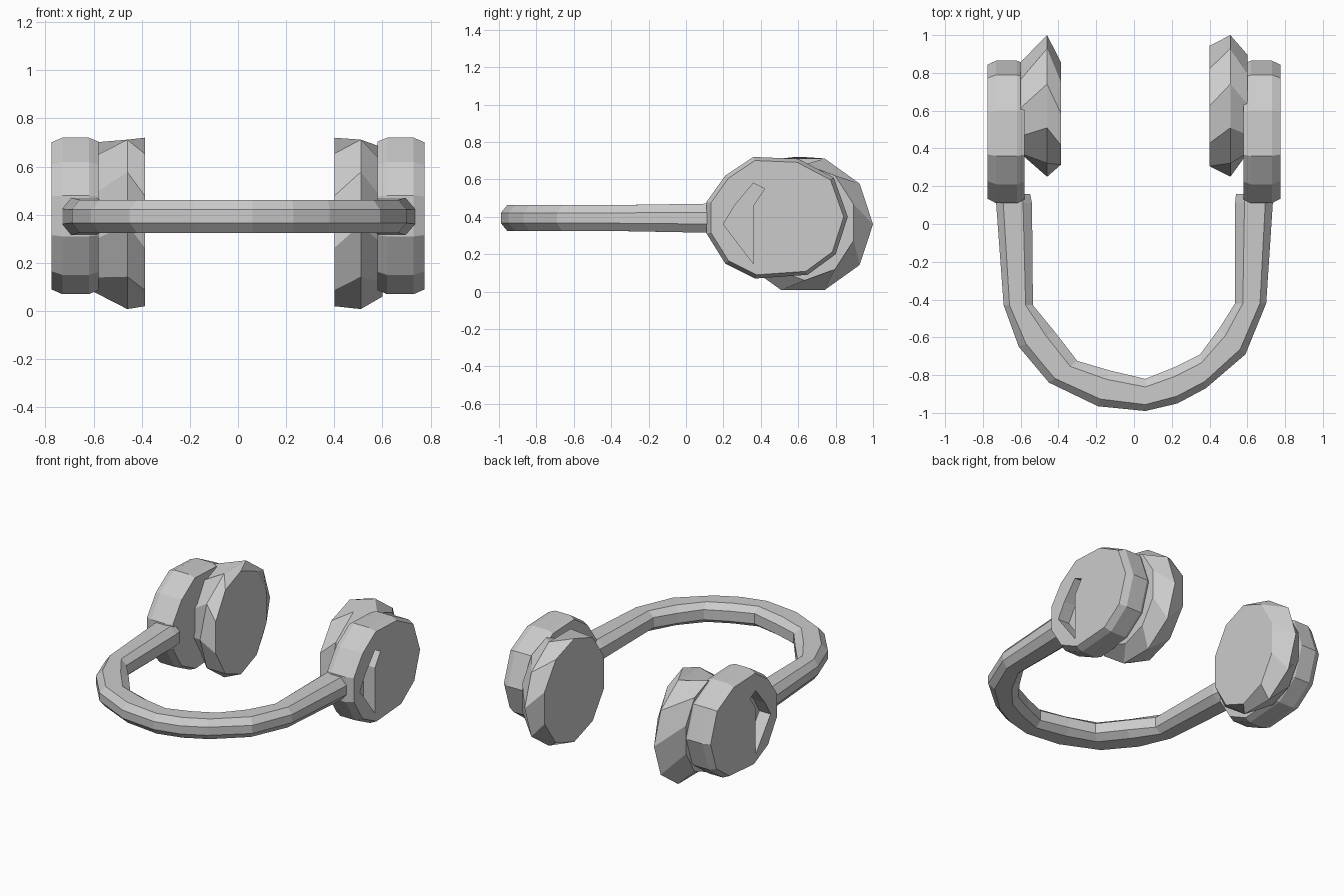
import bpy, bmesh
from math import sin, cos, pi

if "Cube" in bpy.data.objects:
    bpy.data.objects.remove(bpy.data.objects["Cube"])


def loft(name, rings):
    """Skin a list of equal-length point rings and cap both ends."""
    bm = bmesh.new()
    loops = [[bm.verts.new(p) for p in ring] for ring in rings]
    n = len(loops[0])
    for a, b in zip(loops, loops[1:]):
        for i in range(n):
            j = (i + 1) % n
            bm.faces.new((a[i], a[j], b[j], b[i]))
    bm.faces.new(loops[0][::-1])
    bm.faces.new(loops[-1])
    bmesh.ops.recalc_face_normals(bm, faces=bm.faces)
    mesh = bpy.data.meshes.new(name)
    bm.to_mesh(mesh)
    bm.free()
    obj = bpy.data.objects.new(name, mesh)
    bpy.context.collection.objects.link(obj)
    return obj


def oval(x, y0, y1, z0, z1, n=10, turn=0.5):
    cy, cz = (y0 + y1) / 2, (z0 + z1) / 2
    return [(x, cy + (y1 - y0) / 2 * cos(2 * pi * (i + turn) / n),
             cz + (z1 - z0) / 2 * sin(2 * pi * (i + turn) / n)) for i in range(n)]


# Headband: outer and inner edge of the U, with an eight-sided section
band = [((.74, .16), (.54, .16)), ((.735, .11), (.535, .11)), ((.70, -.42), (.535, -.42)),
        ((.59, -.69), (.45, -.555)), ((.38, -.87), (.35, -.69)),
        ((.23, -.95), (.21, -.76)), ((.06, -.99), (.06, -.82)),
        ((-.19, -.965), (-.13, -.775)), ((-.45, -.84), (-.30, -.725)),
        ((-.61, -.65), (-.42, -.57)), ((-.69, -.43), (-.535, -.43)),
        ((-.73, .11), (-.54, .11)), ((-.735, .16), (-.55, .16))]
section = [(0, .3), (.2, 0), (.75, 0), (1, .25), (1, .75), (.75, 1), (.2, 1), (0, .7)]
rings = []
for (ox, oy), (ix, iy) in band:
    low, high = (.315, .47) if oy > 0 else (.325, .462)
    rings.append([(ox + (ix - ox) * u, oy + (iy - oy) * u, low + (high - low) * v)
                  for u, v in section])
loft("headband", rings)

# Ear cushions: flat inner face, widest in the middle, narrowing to the housing
cushions = {
    "right": [oval(.40, .29, .96, .02, .72), oval(.51, .25, 1.0, -.01, .73, turn=0),
              oval(.60, .36, .91, .06, .68)],
    "left": [oval(-.387, .30, .87, .02, .72), oval(-.46, .25, 1.0, -.01, .73, turn=0),
             oval(-.60, .36, .87, .08, .70)],
}
for side, cushion_rings in cushions.items():
    loft(side + "_ear_cushion", cushion_rings)

# Outer housings: disc joined to a tapering yoke, with a recessed wedge slot
outline = [(.11, .31), (.11, .48), (.21, .62), (.36, .72), (.60, .71), (.79, .61),
           (.865, .40), (.80, .20), (.65, .09), (.37, .07), (.21, .15)]
slot = [(.20, .36), (.26, .46), (.36, .58), (.42, .55), (.36, .46), (.36, .15)]
profile = [(.58, .95), (.62, 1), (.73, 1), (.775, .94)]
for side, s in (("right", 1), ("left", -1)):
    housing = loft(side + "_housing",
                   [[(s * x, .5 + (y - .5) * k, .4 + (z - .4) * k) for y, z in outline]
                    for x, k in profile])
    cutter = loft(side + "_slot_cutter",
                  [[(s * x, y, z) for y, z in slot] for x in (.69, .85)])
    cutter.hide_render = True
    cutter.hide_set(True)
    cut = housing.modifiers.new("slot", "BOOLEAN")
    cut.operation = 'DIFFERENCE'
    cut.solver = 'EXACT'
    cut.object = cutter
